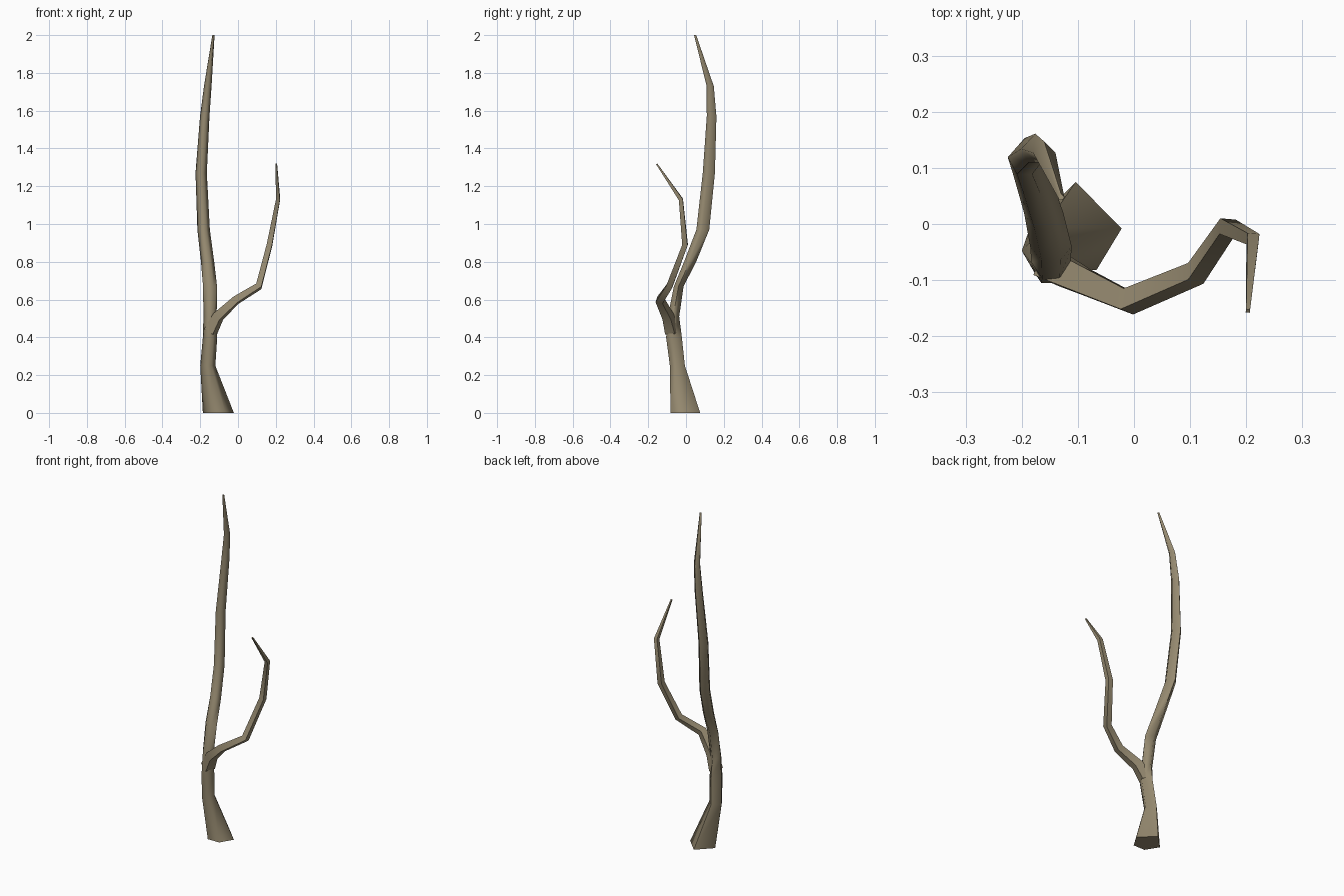
import bpy, bmesh, math
from mathutils import Vector

if "Cube" in bpy.data.objects:
    bpy.data.objects.remove(bpy.data.objects["Cube"])


def skin_rings(name, rings, mat):
    """Join successive rings of points into a closed tube."""
    bm = bmesh.new()
    loops = [[bm.verts.new(p) for p in ring] for ring in rings]
    n = len(loops[0])
    for a, b in zip(loops, loops[1:]):
        for i in range(n):
            j = (i + 1) % n
            bm.faces.new((a[i], a[j], b[j], b[i]))
    bm.faces.new(loops[0][::-1])
    bm.faces.new(loops[-1])
    bmesh.ops.recalc_face_normals(bm, faces=bm.faces[:])
    me = bpy.data.meshes.new(name)
    bm.to_mesh(me)
    bm.free()
    me.materials.append(mat)
    ob = bpy.data.objects.new(name, me)
    bpy.context.collection.objects.link(ob)
    bpy.ops.object.select_all(action='DESELECT')
    ob.select_set(True)
    bpy.context.view_layer.objects.active = ob
    bpy.ops.object.shade_smooth_by_angle(angle=math.radians(80))
    return ob


bark = bpy.data.materials.new("bark")
bark.diffuse_color = (0.30, 0.25, 0.16, 1)
bark.use_nodes = True
bark.node_tree.nodes["Principled BSDF"].inputs["Base Color"].default_value = bark.diffuse_color

# Trunk: five-sided level rings (x, y, z, radius in x, radius in y)
trunk = [
    (-0.104, -0.008, 0.00, 0.082, 0.083),
    (-0.160, -0.048, 0.25, 0.040, 0.042),
    (-0.148, -0.066, 0.40, 0.038, 0.044),
    (-0.148, -0.068, 0.51, 0.035, 0.032),
    (-0.148, -0.040, 0.67, 0.037, 0.027),
    (-0.161, 0.020, 0.80, 0.035, 0.034),
    (-0.182, 0.087, 0.97, 0.033, 0.036),
    (-0.195, 0.119, 1.27, 0.030, 0.034),
    (-0.176, 0.134, 1.57, 0.025, 0.027),
    (-0.160, 0.127, 1.73, 0.020, 0.020),
    (-0.130, 0.048, 2.00, 0.006, 0.006),
]
angles = [math.radians(a) for a in (0, 90, 180, 243, 297)]
skin_rings("trunk", [[(x + rx * math.cos(a), y + ry * math.sin(a), z) for a in angles]
                     for x, y, z, rx, ry in trunk], bark)

# Side branch: four-sided rings square to the path (x, y, z, radius)
branch = [
    (-0.145, -0.075, 0.43, 0.040),
    (-0.105, -0.095, 0.51, 0.034),
    (-0.010, -0.138, 0.597, 0.027),
    (0.110, -0.088, 0.670, 0.023),
    (0.167, -0.005, 0.890, 0.020),
    (0.212, -0.027, 1.130, 0.015),
    (0.203, -0.155, 1.318, 0.005),
]
pts = [Vector(b[:3]) for b in branch]
rings = []
side = Vector((0.4, 0.9, 0))
for i, p in enumerate(pts):
    d_in = (p - pts[max(i - 1, 0)]).normalized()
    d_out = (pts[min(i + 1, len(pts) - 1)] - p).normalized()
    t = (d_in + d_out).normalized()
    side = (side - t * side.dot(t)).normalized()
    up = t.cross(side)
    r = branch[i][3]
    rings.append([p + r * (math.cos(a) * side + math.sin(a) * up)
                  for a in (math.radians(45 + 90 * k) for k in range(4))])
skin_rings("side_branch", rings, bark)
